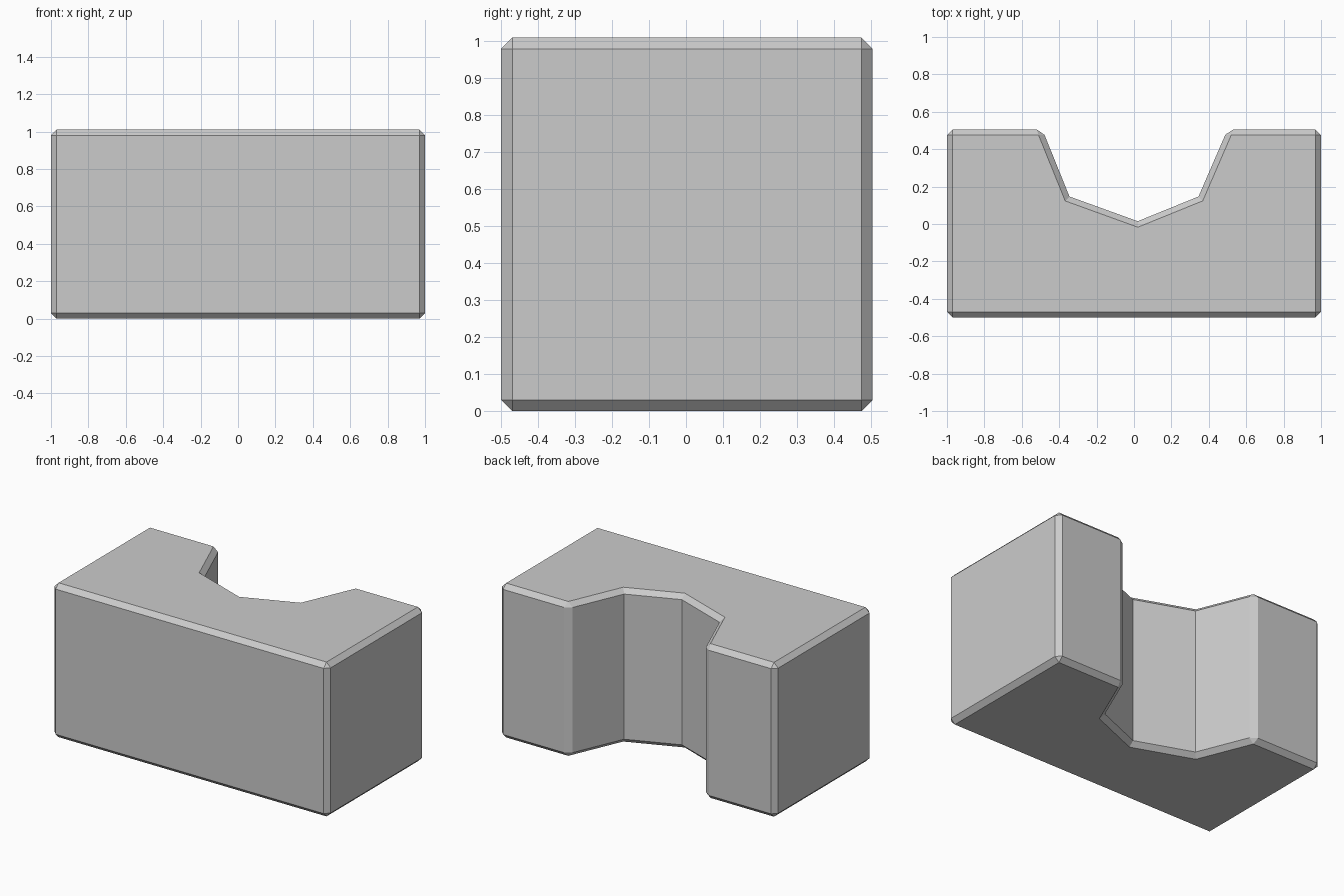
import bpy, bmesh

if "Cube" in bpy.data.objects:
    bpy.data.objects.remove(bpy.data.objects["Cube"])

HEIGHT = 1.01
# Plan outline, counter-clockwise, with the angular notch in the back
outline = [(-1, -0.5), (1, -0.5), (1, 0.505), (0.5, 0.505), (0.345, 0.147),
           (0.02, 0.015), (-0.345, 0.147), (-0.49, 0.505), (-1, 0.505)]

# Extrude the outline into a block
bm = bmesh.new()
base = bm.faces.new([bm.verts.new((x, y, 0)) for x, y in outline])
top = bmesh.ops.extrude_face_region(bm, geom=[base], use_keep_orig=True)["geom"]
bmesh.ops.translate(bm, vec=(0, 0, HEIGHT),
                    verts=[g for g in top if isinstance(g, bmesh.types.BMVert)])
bmesh.ops.recalc_face_normals(bm, faces=bm.faces)

# Chamfer the outer edges, leaving the inner notch corners sharp
edges = [e for e in bm.edges if e.is_convex]
bmesh.ops.bevel(bm, geom=edges, offset=0.03, offset_type='OFFSET',
                segments=1, profile=0.5, affect='EDGES', clamp_overlap=True)
bmesh.ops.recalc_face_normals(bm, faces=bm.faces)

mesh = bpy.data.meshes.new("notched_block")
bm.to_mesh(mesh)
bm.free()
block = bpy.data.objects.new("notched_block", mesh)
bpy.context.collection.objects.link(block)
